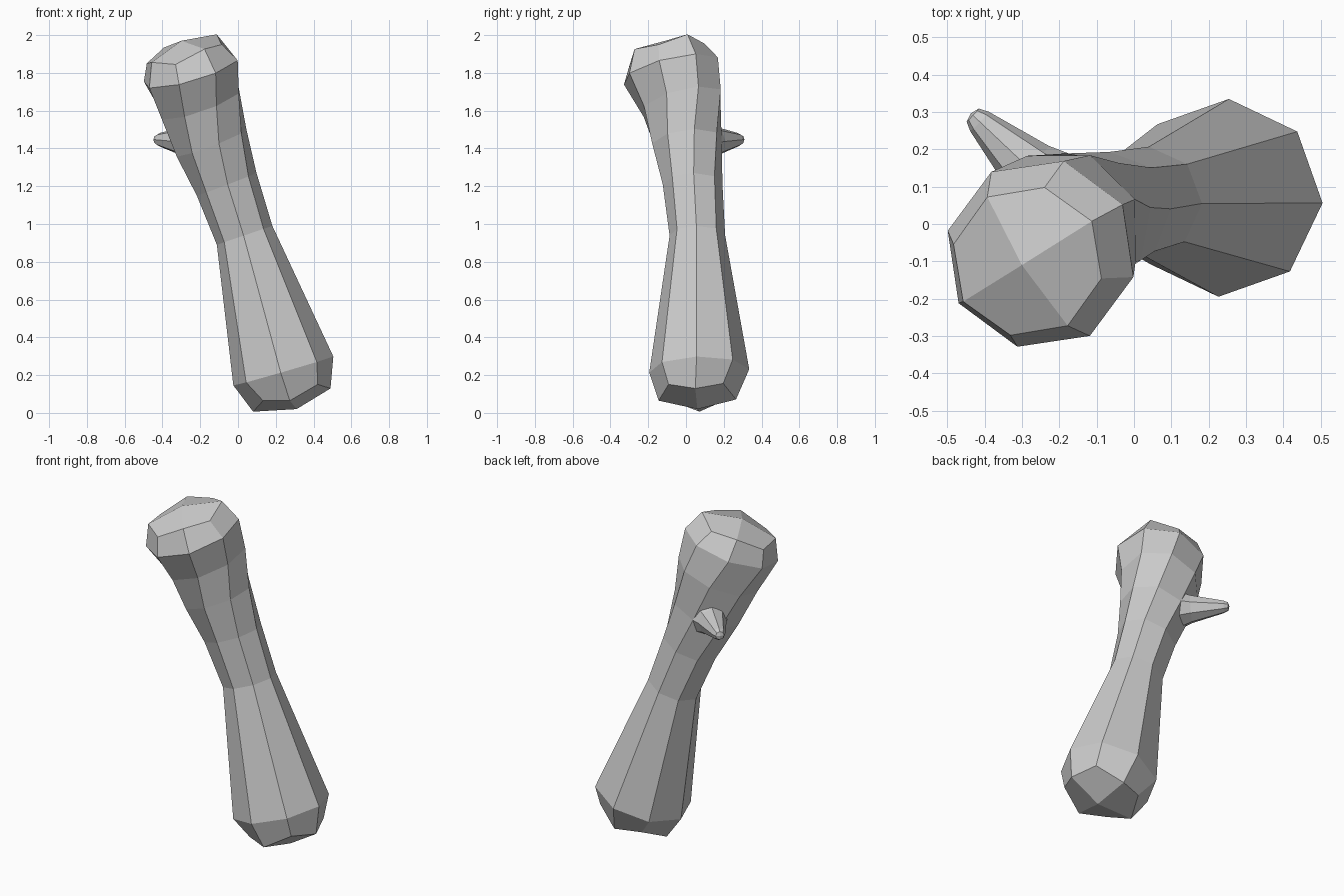
import bpy, bmesh
from math import cos, sin, radians
from mathutils import Vector

if "Cube" in bpy.data.objects:
    bpy.data.objects.remove(bpy.data.objects["Cube"])

N = 8


def loft(name, rings, start, end):
    """Loft point rings; close each end with four quads around a centre point."""
    bm = bmesh.new()
    loops = [[bm.verts.new(p) for p in ring] for ring in rings]
    for a, b in zip(loops, loops[1:]):
        for i in range(N):
            j = (i + 1) % N
            bm.faces.new((a[i], a[j], b[j], b[i]))
    for loop, tip in ((loops[0], start), (loops[-1], end)):
        c = bm.verts.new(tip)
        for i in range(0, N, 2):
            bm.faces.new((c, loop[i], loop[i + 1], loop[(i + 2) % N]))
    bmesh.ops.recalc_face_normals(bm, faces=bm.faces[:])
    mesh = bpy.data.meshes.new(name)
    bm.to_mesh(mesh)
    bm.free()
    obj = bpy.data.objects.new(name, mesh)
    bpy.context.collection.objects.link(obj)
    return obj


def tilted_ring(x, y, z, r, a, b, turn, corner=0.0):
    """Octagon on a plane sloping a along x and b along y; odd points shifted in z."""
    pts = []
    for i in range(N):
        t = radians(turn + 45 * i)
        dx, dy = r * cos(t), r * sin(t)
        pts.append((x + dx, y + dy, z + a * dx + b * dy + corner * (i % 2)))
    return pts


# Leaning club-shaped trunk: x, y, z, radius, slope x, slope y, twist, corner shift
trunk = [
    (0.285, 0.06, 0.068, 0.205, 0.30, 0.00, -3, 0.042),
    (0.24, 0.07, 0.222, 0.265, 0.29, 0.02, -3),
    (0.035, 0.06, 0.94, 0.147, 0.34, 0.00, -2),
    (-0.06, 0.035, 1.21, 0.158, 0.38, 0.02, 2),
    (-0.14, 0.005, 1.43, 0.188, 0.38, 0.10, 12),
    (-0.20, -0.02, 1.64, 0.22, 0.34, 0.22, 23),
    (-0.25, -0.08, 1.81, 0.256, 0.28, 0.22, 31),
    (-0.285, -0.10, 1.93, 0.203, 0.30, 0.21, 32, -0.03),
]
loft("trunk", [tilted_ring(*t) for t in trunk], (0.31, 0.06, 0.02), (-0.30, -0.11, 1.97))

# Short side spike with a flared root
axis = Vector((-0.72, 0.68, 0.05)).normalized()
side = axis.cross(Vector((0, 0, 1))).normalized()
up = side.cross(axis)
root = Vector((-0.25, 0.12, 1.435))


def spike_ring(d, r):
    return [root + axis * d + (side * cos(radians(45 * i)) + up * sin(radians(45 * i))) * r
            for i in range(N)]


loft("side_spike",
     [spike_ring(-0.04, 0.115), spike_ring(0.045, 0.08), spike_ring(0.225, 0.036), spike_ring(0.25, 0.024)],
     root - axis * 0.05, root + axis * 0.257)
